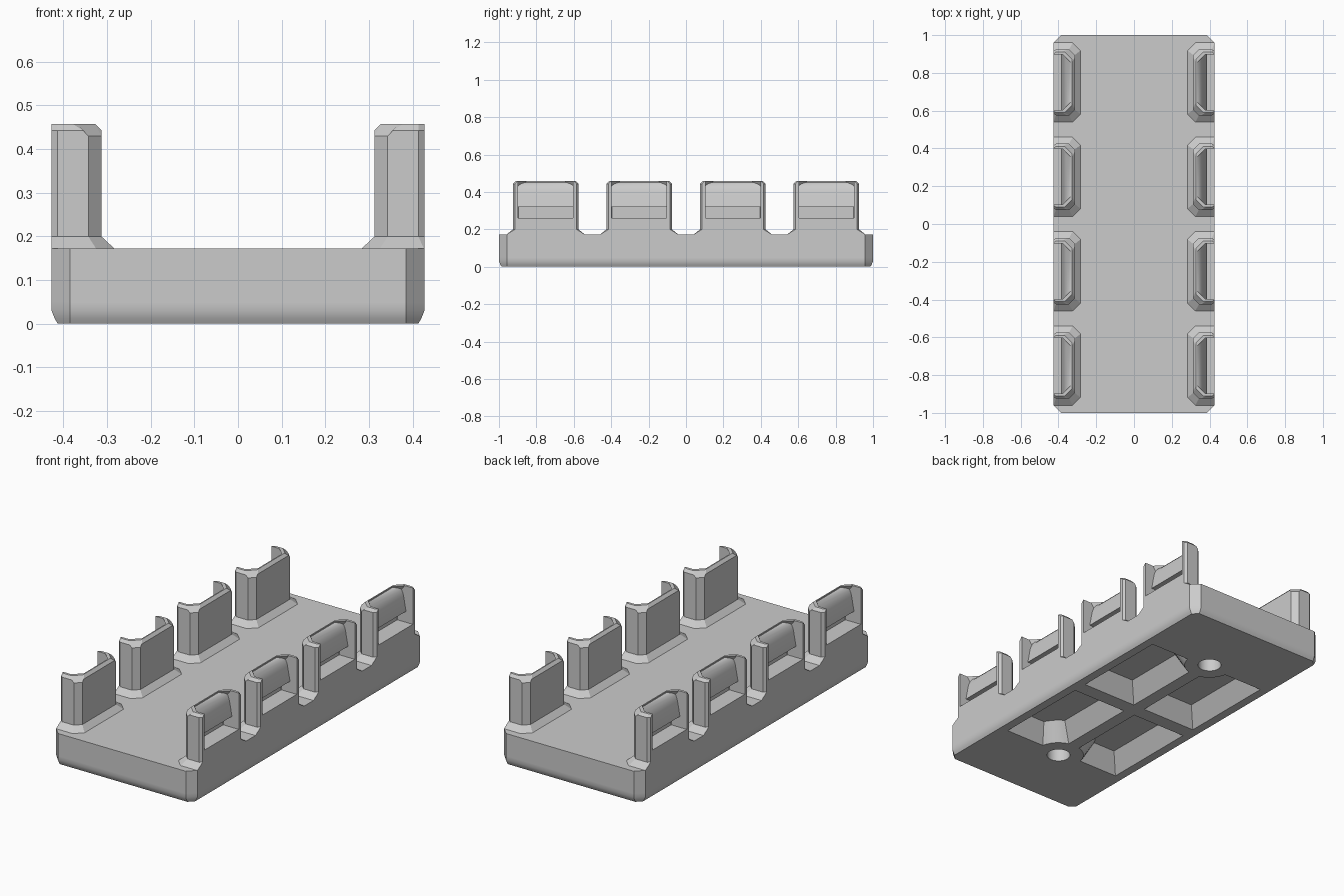
import bpy, bmesh, math

cube = bpy.data.objects.get("Cube")
if cube:
    bpy.data.objects.remove(cube, do_unlink=True)

grey = bpy.data.materials.new("light_grey")
grey.use_nodes = True
grey.diffuse_color = (0.6, 0.6, 0.6, 1)
grey.node_tree.nodes["Principled BSDF"].inputs["Base Color"].default_value = (0.6, 0.6, 0.6, 1)


def loft(bm, rings):
    """Add a closed solid skinned through rings of equal point count."""
    rows = [[bm.verts.new(p) for p in ring] for ring in rings]
    n = len(rows[0])
    for a, b in zip(rows, rows[1:]):
        for i in range(n):
            j = (i + 1) % n
            bm.faces.new((a[i], a[j], b[j], b[i]))
    bm.faces.new(rows[0][::-1])
    bm.faces.new(rows[-1])


def make(name, solids):
    bm = bmesh.new()
    for rings in solids:
        loft(bm, rings)
    bmesh.ops.recalc_face_normals(bm, faces=bm.faces)
    mesh = bpy.data.meshes.new(name)
    bm.to_mesh(mesh)
    bm.free()
    mesh.materials.append(grey)
    ob = bpy.data.objects.new(name, mesh)
    bpy.context.collection.objects.link(ob)
    return ob


def carve(ob, cutter):
    mod = ob.modifiers.new("carve", "BOOLEAN")
    mod.operation = "DIFFERENCE"
    mod.solver = "EXACT"
    mod.object = cutter
    dg = bpy.context.evaluated_depsgraph_get()
    mesh = bpy.data.meshes.new_from_object(ob.evaluated_get(dg))
    ob.modifiers.clear()
    ob.data = mesh
    bpy.data.objects.remove(cutter, do_unlink=True)


def smooth(ob, degrees):
    bpy.ops.object.select_all(action="DESELECT")
    ob.select_set(True)
    bpy.context.view_layer.objects.active = ob
    bpy.ops.object.shade_smooth_by_angle(angle=math.radians(degrees))


# Base slab with clipped corners and a soft bottom edge
def slab(z, inset):
    x, y, c = 0.427 - inset, 1 - inset, 0.042 - inset
    return [(sx * px, sy * py, z) for sx, sy, px, py in (
        (1, -1, x, y - c), (1, 1, x, y - c), (1, 1, x - c, y), (-1, 1, x - c, y),
        (-1, 1, x, y - c), (-1, -1, x, y - c), (-1, -1, x - c, y), (1, -1, x - c, y))]


base = make("base", [[slab(0, 0.014), slab(0.012, 0.007), slab(0.03, 0),
                      slab(0.05, 0), slab(0.172, 0)]])


# Underside pockets, each with a corner curved around a screw hole
def pocket(z, inset, sx, sy, hole_y=0.61, steps=6):
    x0, x1, y0, y1 = 0.035 + inset, 0.365 - inset, 0.04 + inset, 0.585 - inset
    r = 0.13 + inset
    start, end = math.acos(x0 / r), math.asin((hole_y - y1) / r)
    pts = [(x1, y1), (x1, y0), (x0, y0)]
    for i in range(steps + 1):
        a = start + (end - start) * i / steps
        pts.append((r * math.cos(a), hole_y - r * math.sin(a)))
    return [(sx * x, sy * y, z) for x, y in pts]


def circle(y, z, r=0.06, n=32):
    return [(r * math.cos(math.tau * i / n), y + r * math.sin(math.tau * i / n), z)
            for i in range(n)]


cuts = [[pocket(-0.01, -0.006, sx, sy), pocket(0.1, 0.06, sx, sy)]
        for sx in (-1, 1) for sy in (-1, 1)]
cuts += [[circle(y, -0.02), circle(y, 0.1)] for y in (-0.61, 0.61)]
carve(base, make("underside_cutter", cuts))
smooth(base, 30)


def both_ends(side):
    """Mirror a half outline across y, keeping the point order."""
    return [(x, -y, z) for x, y, z in side] + side[::-1]


# Upright clip post with flared foot and bevelled top
def post(z, inner, half, c=0.03, edge=0.011, dip=0.0, run=0.012):
    return both_ends([
        (0.427, half - edge, z), (0.427 - edge * 1.25, half, z),
        (inner + c + run, half, z), (inner + c, half, z - dip),
        (inner, half - c, z - dip), (inner, half - c - run, z)])


clip = make("clip_post", [[
    post(0.172, 0.283, 0.21, c=0.042, edge=0.001),
    post(0.2, 0.313, 0.175),
    post(0.443, 0.313, 0.175, dip=0.013),
    post(0.458, 0.327, 0.161, c=0.04)]])


# Open bay in the outer side of the post, its corners filling in near the top
def bay(z, c, half=0.147, inner=0.333):
    return both_ends([(0.5, half, z), (inner + c, half, z), (inner, half - c, z)])


carve(clip, make("bay_cutter", [[bay(0.26, 0.002), bay(0.4, 0.002),
                                 bay(0.458, 0.045), bay(0.5, 0.045)]]))

# Ramped catch across the bay, rounded above and flat below
profile = [(0.329, 0.453), (0.34, 0.449), (0.351, 0.441), (0.36, 0.43),
           (0.367, 0.415), (0.371, 0.4), (0.386, 0.32), (0.329, 0.32)]


def section(y, least_x):
    return [(max(x, least_x) if z > 0.4 else x, y, z) for x, z in profile]


catch = make("clip_catch", [[section(-0.149, 0.357), section(-0.119, 0.329),
                             section(0.119, 0.329), section(0.149, 0.357)]])
smooth(catch, 35)

# Repeat the clips along both long sides
for part in (clip, catch):
    for side, turn in (("left", 0), ("right", math.pi)):
        for i in range(4):
            copy = bpy.data.objects.new(f"{part.name}_{side}_{i + 1}", part.data)
            copy.location.y = -0.75 + 0.5 * i
            copy.rotation_euler.z = turn
            bpy.context.collection.objects.link(copy)
    bpy.data.objects.remove(part, do_unlink=True)
